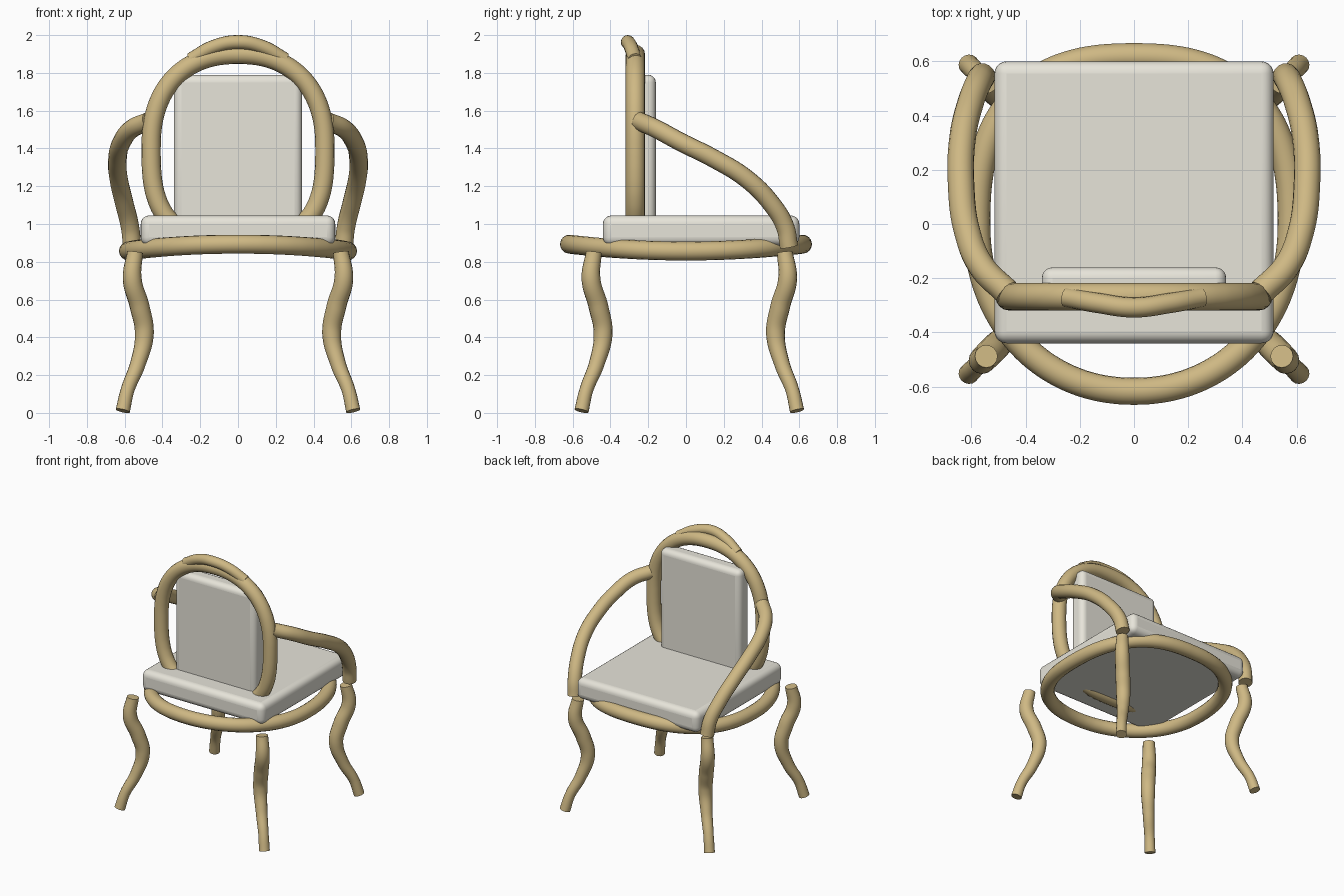
import bpy
from math import cos, sin, pi

if "Cube" in bpy.data.objects:
    bpy.data.objects.remove(bpy.data.objects["Cube"])


def material(name, color):
    m = bpy.data.materials.new(name)
    m.diffuse_color = color
    m.use_nodes = True
    m.node_tree.nodes["Principled BSDF"].inputs["Base Color"].default_value = m.diffuse_color
    return m


WOOD = material("wood", (0.62, 0.48, 0.23, 1))
FABRIC = material("fabric", (0.80, 0.78, 0.70, 1))


def tube(name, pts, radius, radii=None, cyclic=False):
    """Round tube following a smooth path, converted to a mesh."""
    cu = bpy.data.curves.new(name, 'CURVE')
    cu.dimensions = '3D'
    cu.bevel_depth = radius
    cu.bevel_resolution = 6
    cu.resolution_u = 4 if cyclic else 10
    cu.use_fill_caps = True
    sp = cu.splines.new('BEZIER')
    sp.bezier_points.add(len(pts) - 1)
    sp.use_cyclic_u = cyclic
    for i, (bp, p) in enumerate(zip(sp.bezier_points, pts)):
        bp.co = p
        bp.handle_left_type = bp.handle_right_type = 'AUTO'
        bp.radius = radii[i] if radii else 1
    ob = bpy.data.objects.new(name, cu)
    bpy.context.collection.objects.link(ob)
    cu.materials.append(WOOD)
    bpy.ops.object.select_all(action='DESELECT')
    bpy.context.view_layer.objects.active = ob
    ob.select_set(True)
    bpy.ops.object.convert(target='MESH')
    bpy.ops.object.shade_smooth_by_angle()
    return bpy.context.object


def cushion(name, lo, hi, bevel):
    """Box with rounded edges between two corners."""
    bpy.ops.mesh.primitive_cube_add(size=1, location=[(a + b) / 2 for a, b in zip(lo, hi)])
    ob = bpy.context.object
    ob.name = name
    ob.scale = [b - a for a, b in zip(lo, hi)]
    bpy.ops.object.transform_apply(location=False, rotation=False, scale=True)
    mod = ob.modifiers.new("rounding", 'BEVEL')
    mod.width = bevel
    mod.segments = 5
    ob.data.materials.append(FABRIC)
    bpy.ops.object.shade_smooth_by_angle()


def superellipse(a, b, n_up, n_down, count=48):
    """Closed outline whose upper and lower halves have their own squareness."""
    out = []
    for i in range(count):
        c, s = cos(2 * pi * i / count), sin(2 * pi * i / count)
        n = n_up if s >= 0 else n_down
        r = (abs(c) ** n + abs(s) ** n) ** (-1 / n)
        out.append((a * c * r, b * s * r))
    return out


# Cushions
cushion("seat_cushion", (-0.515, -0.44, 0.885), (0.515, 0.60, 1.045), 0.045)
cushion("back_cushion", (-0.34, -0.285, 1.0), (0.34, -0.16, 1.79), 0.04)

# Seat ring, dipping at the sides
ring = [(x, y, 0.857 + 0.036 * (y / 0.617) ** 2)
        for x, y in superellipse(0.58, 0.617, 2.5, 2.1)]
tube("seat_ring", ring, 0.05, cyclic=True)

# Back hoop and the crest rail above it
hoop = [(x, -0.268, z + 1.405) for x, z in superellipse(0.46, 0.493, 2.3, 2.9)]
tube("back_hoop", hoop, 0.051, cyclic=True)
tube("crest_rail", [(-0.25, -0.27, 1.87), (-0.13, -0.292, 1.937), (0, -0.308, 1.963),
                    (0.13, -0.292, 1.937), (0.25, -0.27, 1.87)], 0.037)

# Arms and curved legs, mirrored left and right
arm = [(0.47, -0.25, 1.545), (0.56, -0.16, 1.505), (0.615, -0.03, 1.435), (0.638, 0.15, 1.345),
       (0.632, 0.32, 1.24), (0.602, 0.45, 1.11), (0.572, 0.525, 0.985), (0.56, 0.545, 0.88)]
leg = [(0.545, 0.85), (0.56, 0.71), (0.52, 0.56), (0.496, 0.42),
       (0.53, 0.26), (0.585, 0.12), (0.61, 0.011)]
leg_radii = [0.84, 1.0, 1.04, 1.0, 0.82, 0.72, 0.76]
for side, sx in (("left", -1), ("right", 1)):
    tube(f"{side}_arm", [(sx * x, y, z) for x, y, z in arm], 0.049)
    tube(f"{side}_front_leg", [(sx * x, 0.057 - x, z) for x, z in leg], 0.05, leg_radii)
    tube(f"{side}_back_leg", [(sx * x, x - 0.022, z) for x, z in leg], 0.05, leg_radii)
